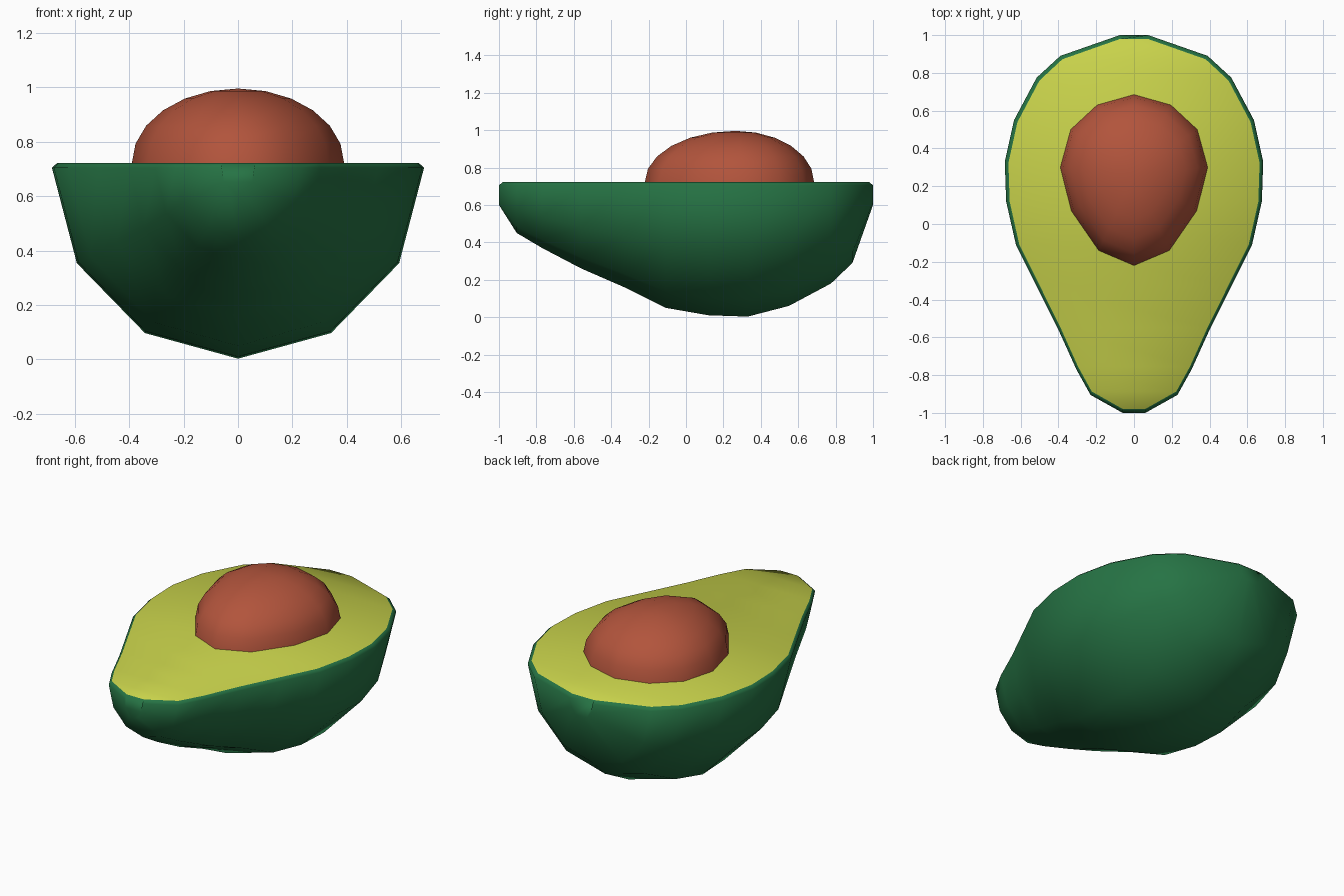
import bpy, bmesh, math

if "Cube" in bpy.data.objects:
    bpy.data.objects.remove(bpy.data.objects["Cube"])


def material(name, rgb):
    m = bpy.data.materials.new(name)
    m.diffuse_color = (*rgb, 1)
    m.use_nodes = True
    m.node_tree.nodes["Principled BSDF"].inputs["Base Color"].default_value = m.diffuse_color
    return m


GREEN = material("skin green", (0.019, 0.171, 0.058))
FLESH = material("flesh yellow green", (0.578, 0.645, 0.07))
BROWN = material("seed brown", (0.445, 0.089, 0.045))


def finish(name, bm, mats):
    bmesh.ops.recalc_face_normals(bm, faces=bm.faces)
    for f in bm.faces:
        f.smooth = True
    me = bpy.data.meshes.new(name)
    bm.to_mesh(me)
    bm.free()
    for m in mats:
        me.materials.append(m)
    ob = bpy.data.objects.new(name, me)
    bpy.context.collection.objects.link(ob)
    return ob


def bridge(bm, a, b):
    n = len(a)
    return [bm.faces.new((a[i], a[(i + 1) % n], b[(i + 1) % n], b[i])) for i in range(n)]


# Fruit half: cross-sections along y as (y, half width, bottom height)
RIM, TOP = 0.705, 0.722
sections = [(-1, .06, .60), (-.905, .23, .45), (-.77, .305, .37), (-.56, .40, .26),
            (-.33, .515, .16), (-.11, .625, .05), (.12, .677, .01), (.33, .684, .003),
            (.55, .635, .06), (.775, .515, .18), (.89, .39, .29), (1, .075, .60)]
bm = bmesh.new()
rings = []
for y, w, z in sections:
    ring = []
    for i in range(7):
        a = math.pi * i / 6
        ring.append(bm.verts.new((-w * math.cos(a), y, RIM - (RIM - z) * math.sin(a))))
    # bevelled rim up to the cut surface
    for s in (1, -1):
        ring.append(bm.verts.new((s * w * .972, y * .98, TOP)))
    rings.append(ring)
for a, b in zip(rings, rings[1:]):
    faces = bridge(bm, a, b)
    faces[7].material_index = 1      # strip across the cut is flesh
bm.faces.new(rings[0])
bm.faces.new(rings[-1])
finish("avocado_half", bm, [GREEN, FLESH])

# Seed: egg-shaped outline, shrinking ring by ring to a dome
half = [(0, -.22), (.187, -.14), (.332, .07), (.39, .30), (.335, .50), (.195, .63), (0, .685)]
outline = half + [(-x, y) for x, y in half[-2:0:-1]]
CY, HEIGHT = .265, .274
bm = bmesh.new()
rings = []
for k in range(6):
    a = math.radians(15 * k)
    c, z = math.cos(a), TOP + HEIGHT * math.sin(a)
    rings.append([bm.verts.new((x * c, CY + (y - CY) * c, z)) for x, y in outline])
for a, b in zip(rings, rings[1:]):
    bridge(bm, a, b)
tip = bm.verts.new((0, CY, TOP + HEIGHT))
for i in range(12):
    bm.faces.new((rings[-1][i], rings[-1][(i + 1) % 12], tip))
finish("seed", bm, [BROWN])
